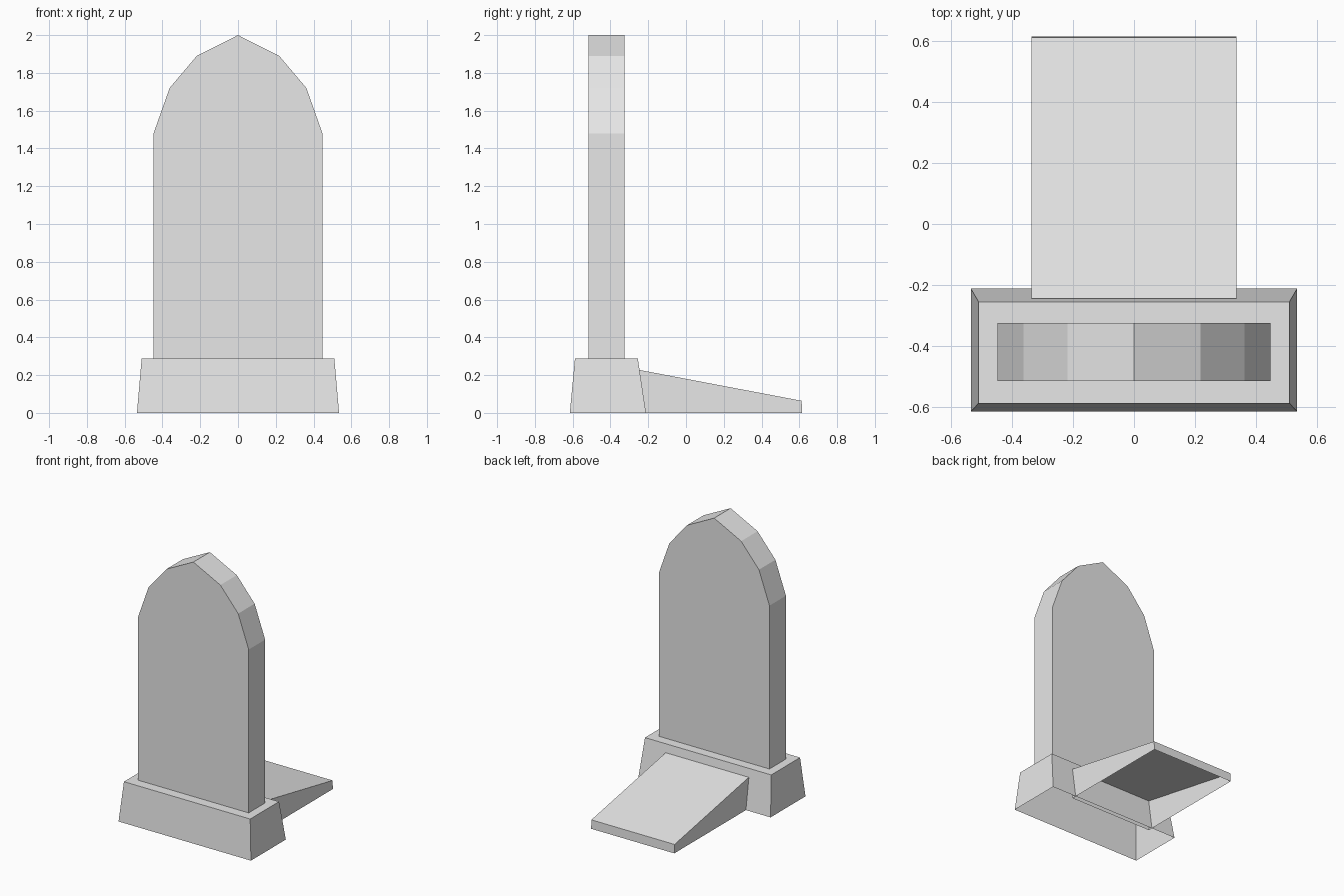
import bpy
import bmesh

cube = bpy.data.objects.get("Cube")
if cube:
    bpy.data.objects.remove(cube, do_unlink=True)

# Single pale stone colour
stone = bpy.data.materials.new("pale_stone")
stone.use_nodes = True
colour = (0.8, 0.8, 0.8, 1)
stone.diffuse_color = colour
stone.node_tree.nodes["Principled BSDF"].inputs["Base Color"].default_value = colour


def loft(name, first, second, cap_first=True, cap_second=True):
    """Join two matching outlines with side walls and optional end caps."""
    bm = bmesh.new()
    a = [bm.verts.new(p) for p in first]
    b = [bm.verts.new(p) for p in second]
    for i in range(len(a)):
        j = (i + 1) % len(a)
        bm.faces.new((a[i], a[j], b[j], b[i]))
    if cap_first:
        bm.faces.new(a[::-1])
    if cap_second:
        bm.faces.new(b)
    mesh = bpy.data.meshes.new(name)
    bm.to_mesh(mesh)
    bm.free()
    mesh.materials.append(stone)
    obj = bpy.data.objects.new(name, mesh)
    bpy.context.collection.objects.link(obj)
    return obj


def rectangle(half_x, y0, y1, z0, z1):
    """Rectangle with height z0 along its y0 edge and z1 along its y1 edge."""
    return [(-half_x, y0, z0), (half_x, y0, z0), (half_x, y1, z1), (-half_x, y1, z1)]


# Upright slab with a faceted pointed arch
half = [(0.447, 0.28), (0.447, 1.48), (0.362, 1.72), (0.218, 1.89)]
outline = half + [(0, 2)] + [(-x, z) for x, z in reversed(half)]
loft("headstone",
     [(x, -0.325, z) for x, z in outline],
     [(x, -0.515, z) for x, z in outline])

# Tapered plinth, open underneath
loft("plinth",
     rectangle(0.535, -0.615, -0.212, 0, 0),
     rectangle(0.51, -0.588, -0.255, 0.287, 0.287),
     cap_first=False)

# Sloping grave slab behind the plinth, open underneath
loft("grave_slab",
     rectangle(0.336, -0.245, 0.615, 0, 0),
     rectangle(0.336, -0.245, 0.612, 0.227, 0.064),
     cap_first=False)
